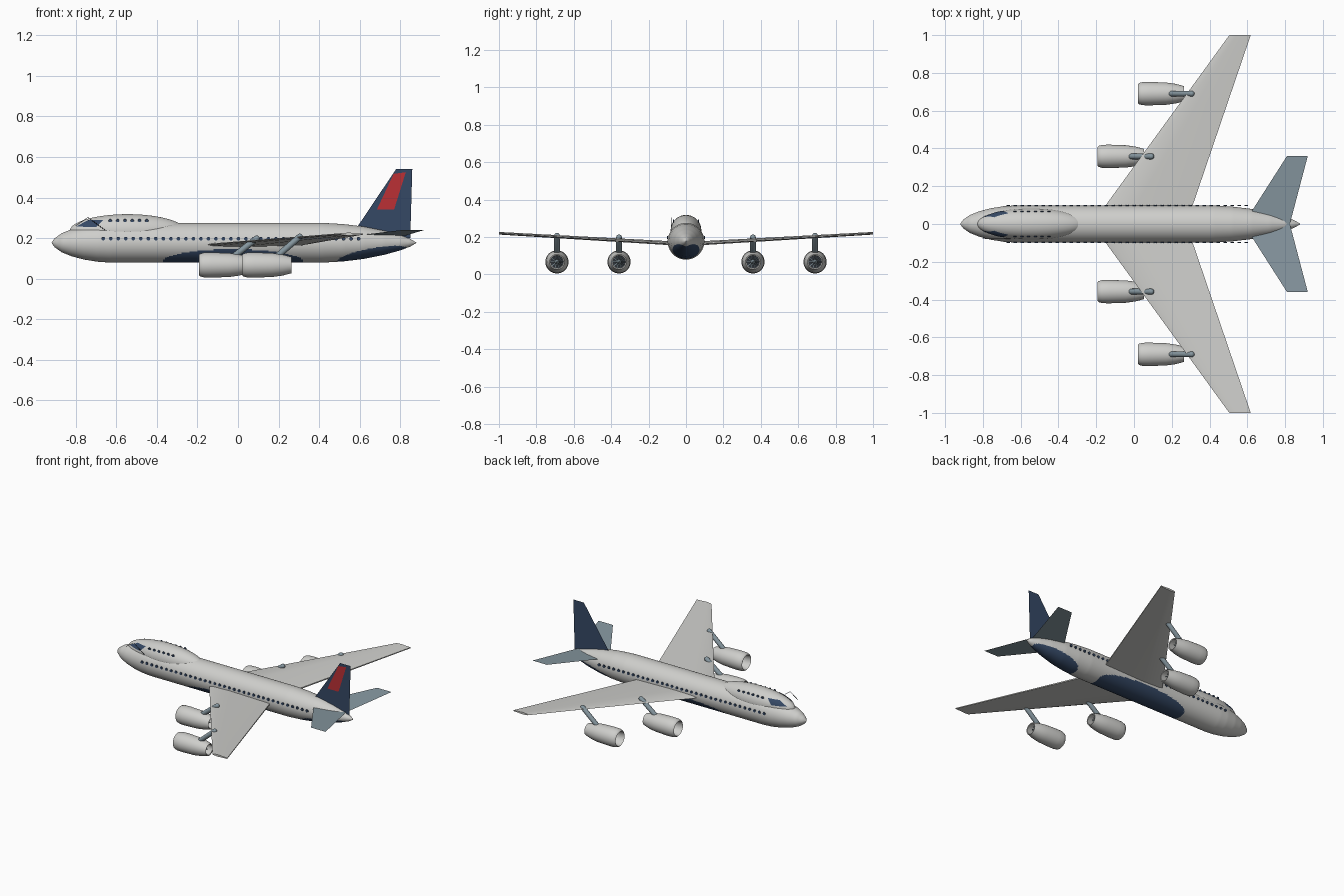
import bpy, bmesh, math
from mathutils import Vector

if "Cube" in bpy.data.objects:
    bpy.data.objects.remove(bpy.data.objects["Cube"], do_unlink=True)


def material(name, rgb):
    m = bpy.data.materials.new(name)
    m.use_nodes = True
    m.diffuse_color = (*rgb, 1)
    m.node_tree.nodes["Principled BSDF"].inputs["Base Color"].default_value = (*rgb, 1)
    return m


GREY = material("light grey", (0.62, 0.62, 0.60))
NAVY = material("navy", (0.035, 0.065, 0.13))
RED = material("red", (0.50, 0.03, 0.035))
STEEL = material("blue grey", (0.24, 0.31, 0.35))
DARK = material("near black", (0.03, 0.035, 0.045))


def finish(name, bm, *mats, smooth=True, angle=35, normals=True):
    if normals:
        bmesh.ops.recalc_face_normals(bm, faces=bm.faces)
    mesh = bpy.data.meshes.new(name)
    bm.to_mesh(mesh)
    bm.free()
    for m in mats:
        mesh.materials.append(m)
    ob = bpy.data.objects.new(name, mesh)
    bpy.context.collection.objects.link(ob)
    if smooth:
        bpy.ops.object.select_all(action="DESELECT")
        ob.select_set(True)
        bpy.context.view_layer.objects.active = ob
        bpy.ops.object.shade_smooth_by_angle(angle=math.radians(angle))
    return ob


def loft(bm, rings, closed_ends=True):
    """Skin a list of closed point rings."""
    loops = [[bm.verts.new(p) for p in ring] for ring in rings]
    n = len(loops[0])
    for a, b in zip(loops, loops[1:]):
        for i in range(n):
            bm.faces.new((a[i], a[(i + 1) % n], b[(i + 1) % n], b[i]))
    if closed_ends:
        bm.faces.new(loops[0])
        bm.faces.new(loops[-1])


def lathe(bm, start, direction, profile, sides, closed_ends=True):
    """Revolve (distance, radius) pairs about an axis."""
    d = Vector(direction).normalized()
    u = Vector((0, 1, 0))
    v = d.cross(u)
    angles = [math.tau * i / sides for i in range(sides)]
    loft(bm, [[Vector(start) + d * t + (u * math.cos(a) + v * math.sin(a)) * r
               for a in angles] for t, r in profile], closed_ends)


def plate(name, points, mat):
    bm = bmesh.new()
    bm.faces.new([bm.verts.new(p) for p in points])
    return finish(name, bm, mat, smooth=False, normals=False)


# Fuselage with painted belly and tail underside
AXIS_Z = 0.177
outline = [(-0.92, 0.001), (-0.905, 0.022), (-0.87, 0.047), (-0.82, 0.067), (-0.76, 0.083),
           (-0.69, 0.094), (-0.63, 0.098), (0.42, 0.098), (0.52, 0.092), (0.62, 0.08),
           (0.72, 0.06), (0.80, 0.038), (0.85, 0.019), (0.88, 0.001)]
dense = []
for (x0, r0), (x1, r1) in zip(outline, outline[1:]):
    steps = max(1, round((x1 - x0) / 0.01))
    dense += [(x0 + (x1 - x0) * k / steps, r0 + (r1 - r0) * k / steps) for k in range(steps)]
dense.append(outline[-1])
bm = bmesh.new()
lathe(bm, (0, 0, AXIS_Z), (1, 0, 0), dense, 96)
for f in bm.faces:
    c = f.calc_center_median()
    belly = ((c.x + 0.025) / 0.35) ** 2 + ((c.z - 0.08) / 0.065) ** 2 < 1
    sloped = c.z - 0.085 - max(0, c.x - 0.49) * 0.17
    tail = ((c.x - 0.665) / 0.175) ** 2 + (sloped / 0.036) ** 2 < 1
    f.material_index = int(belly or tail)
finish("fuselage", bm, GREY, NAVY)

# Upper deck hump
HUMP = Vector((-0.545, 0, 0.235))
SIZE = Vector((0.285, 0.082, 0.083))
bm = bmesh.new()
bmesh.ops.create_uvsphere(bm, u_segments=64, v_segments=32, radius=1)
for v in bm.verts:
    v.co = HUMP + v.co * SIZE
finish("upper_deck", bm, GREY)


def hump_y(x, z):
    t = 1 - ((x - HUMP.x) / SIZE.x) ** 2 - ((z - HUMP.z) / SIZE.z) ** 2
    return SIZE.y * math.sqrt(max(t, 0)) + 0.003


# Cockpit windows wrapped on the hump
corners = [Vector(p) for p in ((-0.80, 0.255), (-0.74, 0.286), (-0.665, 0.288), (-0.70, 0.252))]
N = 8
for side, label in ((1, "left"), (-1, "right")):
    bm = bmesh.new()
    grid = []
    for i in range(N + 1):
        low = corners[0].lerp(corners[3], i / N)
        high = corners[1].lerp(corners[2], i / N)
        pts = [low.lerp(high, j / N) for j in range(N + 1)]
        grid.append([bm.verts.new((p.x, side * hump_y(p.x, p.y), p.y + 0.002)) for p in pts])
    for i in range(N):
        for j in range(N):
            q = (grid[i][j], grid[i + 1][j], grid[i + 1][j + 1], grid[i][j + 1])
            bm.faces.new(q if side < 0 else q[::-1])
    finish("cockpit_window_" + label, bm, NAVY, normals=False)

# Thin frame beside the cockpit
curve = bpy.data.curves.new("cockpit_frame", "CURVE")
curve.dimensions = "3D"
curve.bevel_depth = 0.0015
line = curve.splines.new("POLY")
line.points.add(2)
for p, (x, z) in zip(line.points, ((-0.80, 0.262), (-0.74, 0.302), (-0.655, 0.238))):
    p.co = (x, -0.078, z, 1)
curve.materials.append(DARK)
bpy.context.collection.objects.link(bpy.data.objects.new("cockpit_frame", curve))


# Passenger window rows, thin round-cornered plates
def window_row(name, first, last, count, y, z, r):
    bm = bmesh.new()
    for side in (1, -1):
        for k in range(count):
            x = first + (last - first) * k / (count - 1)
            ring = [(x + r * math.cos(a), z + r * math.sin(a))
                    for a in (math.tau * (i + 0.5) / 8 for i in range(8))]
            loft(bm, [[(px, side * (y + d), pz) for px, pz in ring] for d in (-0.003, 0.003)])
    finish(name, bm, NAVY, smooth=False)


window_row("main_deck_windows", -0.665, 0.595, 35, 0.098, 0.197, 0.0095)
window_row("upper_deck_windows", -0.63, -0.45, 6, 0.066, 0.286, 0.0085)


# Wings: thin tapered lens section with dihedral
def wing_section(x0, x1, y, z, t):
    c = x1 - x0
    top = [(x0, 0), (x0 + c * 0.06, t * 0.3), (x0 + c * 0.35, t * 0.5), (x1, t * 0.2)]
    bottom = [(x1, -t * 0.2), (x0 + c * 0.35, -t * 0.5), (x0 + c * 0.06, -t * 0.3)]
    return [(x, y, z + h) for x, h in top + bottom]


for side, label in ((1, "left"), (-1, "right")):
    bm = bmesh.new()
    loft(bm, [wing_section(-0.222, 0.277, 0, 0.162, 0.022),
              wing_section(0.505, 0.618, side, 0.22, 0.014)])
    finish(f"wing_{label}", bm, GREY, angle=25)
    # Tailplane half
    pts = [(0.58, 0, 0.212), (0.825, 0, 0.212), (0.92, side * 0.36, 0.24), (0.81, side * 0.36, 0.24)]
    plate(f"tailplane_{label}", pts if side > 0 else pts[::-1], STEEL)

# Tail fin with a red panel on its right side
plate("tail_fin", [(x, 0, z) for x, z in ((0.565, 0.22), (0.85, 0.20), (0.86, 0.54), (0.78, 0.54))], NAVY)
plate("fin_panel", [(x, -0.003, z) for x, z in
                    ((0.685, 0.34), (0.77, 0.34), (0.828, 0.525), (0.768, 0.517))], RED)

# Engines: open nacelle, fan blades, hub and strut
shell = [(0, 0.049), (0.006, 0.056), (0.025, 0.061), (0.06, 0.062), (0.15, 0.059),
         (0.20, 0.052), (0.245, 0.040), (0.243, 0.034), (0.19, 0.042), (0.03, 0.046), (0, 0.049)]
hub = [(0.03, 0.001), (0.05, 0.011), (0.08, 0.017), (0.19, 0.015), (0.235, 0.001)]
ENGINE_Z = 0.067
for side, label in ((1, "left"), (-1, "right")):
    for x, y, place in ((-0.193, 0.358, "inner"), (0.02, 0.69, "outer")):
        start = Vector((x, side * y, ENGINE_Z))
        tag = f"{place}_{label}"
        bm = bmesh.new()
        lathe(bm, start, (1, 0, 0), shell, 40, closed_ends=False)
        finish("nacelle_" + tag, bm, GREY)
        bm = bmesh.new()
        lathe(bm, start, (1, 0, 0), hub, 20)
        finish("engine_hub_" + tag, bm, STEEL)
        bm = bmesh.new()
        lathe(bm, start, (1, 0, 0), [(0.10, 0.045), (0.14, 0.045)], 32)
        finish("engine_core_" + tag, bm, DARK)
        # Blades in front of and behind the core
        bm = bmesh.new()
        for k in range(10):
            a = math.tau * k / 10
            out = Vector((0, math.cos(a), math.sin(a)))
            across = Vector((0, -math.sin(a), math.cos(a))) * 0.004
            for depth in (0.075, 0.20):
                c = start + Vector((depth, 0, 0))
                tilt = Vector((0.008, 0, 0))
                bm.faces.new([bm.verts.new(p) for p in (
                    c + out * 0.012 - across - tilt, c + out * 0.012 + across + tilt,
                    c + out * 0.039 + across + tilt, c + out * 0.039 - across - tilt)])
        finish("fan_blades_" + tag, bm, STEEL, smooth=False)
        # Slanted strut with rounded ends
        foot = start + Vector((0.175, 0, 0.045))
        head = Vector((x + 0.285, side * y, 0.198 if place == "inner" else 0.207))
        span, r = (head - foot).length, 0.015
        caps = [(r * math.cos(a), r * math.sin(a) + 0.0003)
                for a in (math.pi / 2 * k / 5 for k in range(6))]
        profile = [(-c, s) for c, s in caps] + [(span + c, s) for c, s in caps[::-1]]
        bm = bmesh.new()
        lathe(bm, foot, head - foot, profile, 20)
        finish("strut_" + tag, bm, STEEL)
